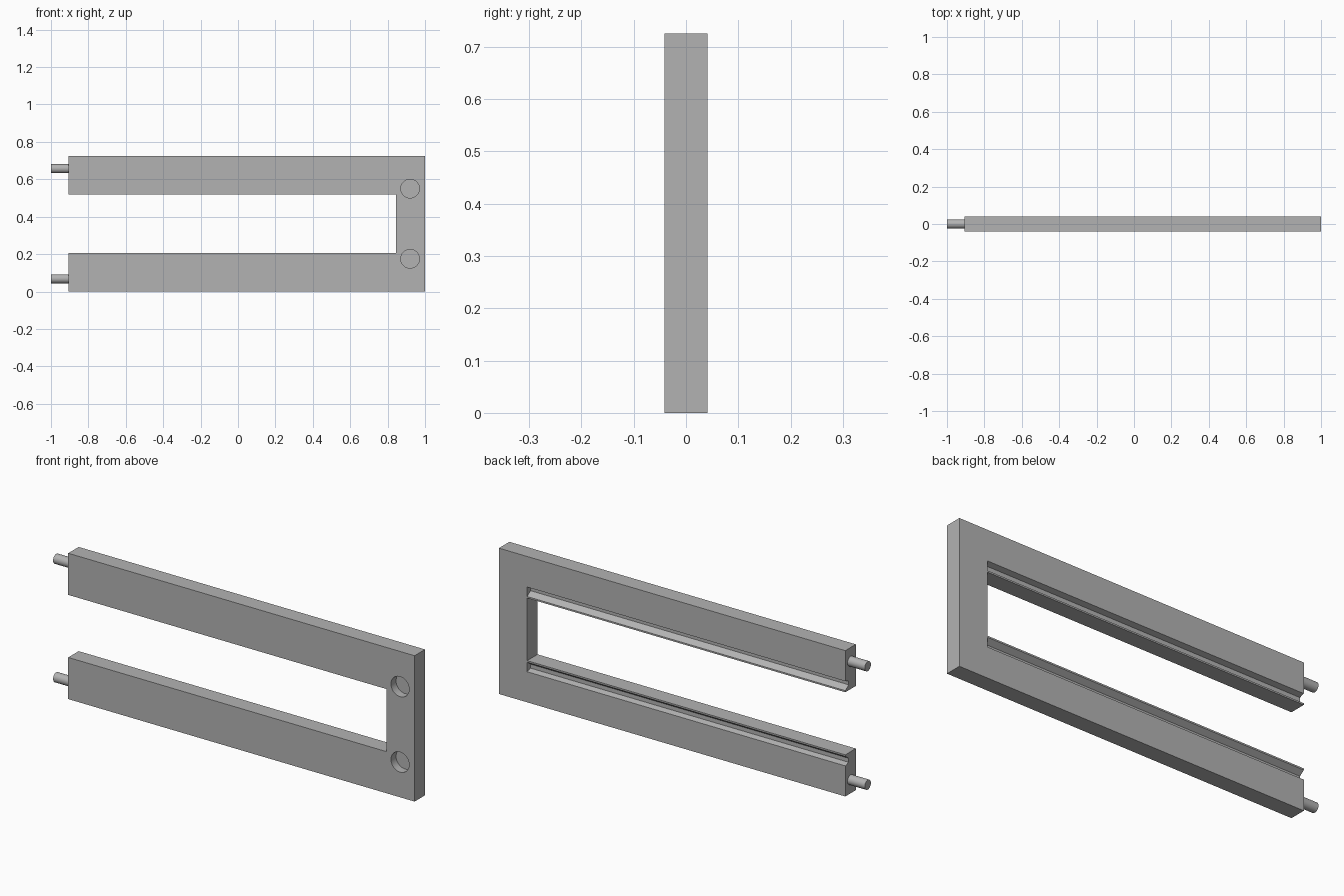
import bpy, bmesh, math
from mathutils import Vector

cube = bpy.data.objects.get("Cube")
if cube:
    bpy.data.objects.remove(cube, do_unlink=True)

HEIGHT, HALF_Y = 0.725, 0.041
ARM_END, POST_IN = -0.905, 0.845
ARM_H = 0.207

grey = bpy.data.materials.new("plain grey")
grey.use_nodes = True
grey.diffuse_color = (0.45, 0.45, 0.45, 1)
grey.node_tree.nodes["Principled BSDF"].inputs["Base Color"].default_value = (0.45, 0.45, 0.45, 1)


def prism(name, points, direction):
    """Closed solid from a planar outline pushed along a direction."""
    bm = bmesh.new()
    face = bm.faces.new([bm.verts.new(p) for p in points])
    new = bmesh.ops.extrude_face_region(bm, geom=[face], use_keep_orig=True)
    moved = [g for g in new["geom"] if isinstance(g, bmesh.types.BMVert)]
    bmesh.ops.translate(bm, verts=moved, vec=Vector(direction))
    bmesh.ops.recalc_face_normals(bm, faces=bm.faces)
    mesh = bpy.data.meshes.new(name)
    bm.to_mesh(mesh)
    bm.free()
    obj = bpy.data.objects.new(name, mesh)
    bpy.context.collection.objects.link(obj)
    mesh.materials.append(grey)
    return obj


def cylinder(name, radius, depth, location, rotation):
    bpy.ops.mesh.primitive_cylinder_add(vertices=48, radius=radius, depth=depth,
                                        location=location, rotation=rotation)
    obj = bpy.context.object
    obj.name = name
    obj.data.materials.append(grey)
    return obj


def cut(target, cutter):
    mod = target.modifiers.new(cutter.name, 'BOOLEAN')
    mod.operation = 'DIFFERENCE'
    mod.solver = 'EXACT'
    mod.object = cutter
    bpy.context.view_layer.objects.active = target
    bpy.ops.object.modifier_apply(modifier=mod.name)
    bpy.data.objects.remove(cutter, do_unlink=True)


def smooth(obj):
    bpy.ops.object.select_all(action='DESELECT')
    obj.select_set(True)
    bpy.context.view_layer.objects.active = obj
    bpy.ops.object.shade_smooth_by_angle(angle=math.radians(30))


# C-shaped frame: two long arms joined by a post
half = [(ARM_END, 0), (1, 0)]
inner = [(POST_IN, ARM_H), (ARM_END, ARM_H)]
outline = half + [(x, HEIGHT - z) for x, z in reversed(half)]
outline += [(x, HEIGHT - z) for x, z in reversed(inner)] + inner
frame = prism("frame", [(x, -HALF_Y, z) for x, z in outline], (0, 2 * HALF_Y, 0))

# Undercut groove section in the back of each arm, beside the opening
groove = [(0.06, 0.199), (HALF_Y, 0.199), (0.015, 0.18),
          (0.015, 0.16), (HALF_Y, 0.152), (0.06, 0.152)]

for side, flip in (("lower", False), ("upper", True)):
    def level(z):
        return HEIGHT - z if flip else z

    cut(frame, prism(side + "_groove", [(-1, y, level(z)) for y, z in groove],
                     (POST_IN + 1, 0, 0)))
    # Round blind pocket in the front of the post
    cut(frame, cylinder(side + "_pocket", 0.05, 0.08, (0.92, -HALF_Y, level(0.175)),
                        (math.pi / 2, 0, 0)))
    # Round pin on the free end of the arm
    pin = cylinder(side + "_pin", 0.024, 0.105, (-0.9475, 0, level(0.068)),
                   (0, math.pi / 2, 0))
    smooth(pin)

smooth(frame)
